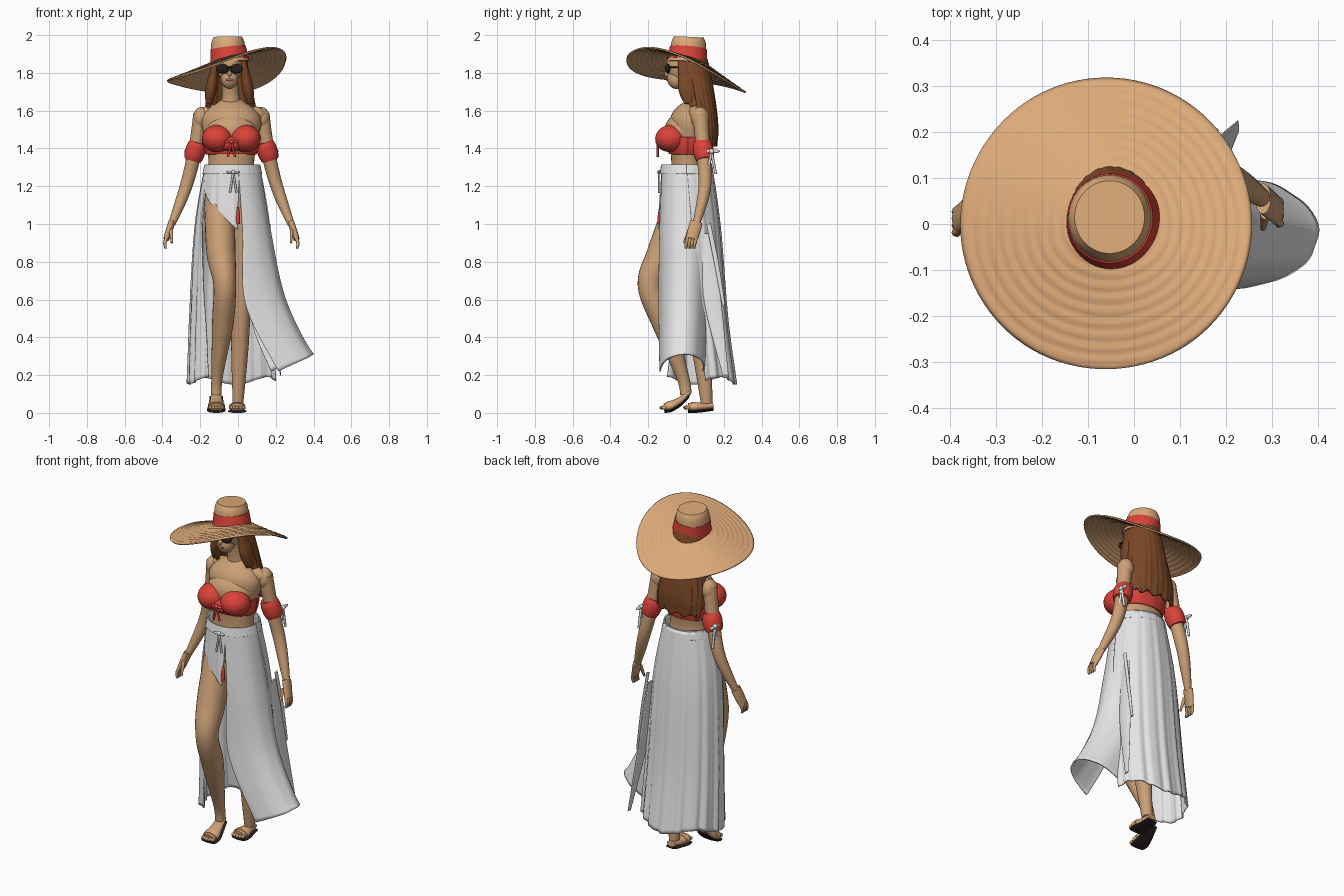
import bpy
import bmesh
import math
from mathutils import Vector

if "Cube" in bpy.data.objects:
    bpy.data.objects.remove(bpy.data.objects["Cube"])


def material(name, *rgb):
    made = bpy.data.materials.new(name)
    made.use_nodes = True
    made.diffuse_color = (*rgb, 1)
    shader = made.node_tree.nodes["Principled BSDF"]
    shader.inputs["Base Color"].default_value = (*rgb, 1)
    return made


skin = material("skin", .6, .35, .18)
straw = material("straw", .72, .4, .19)
red = material("red_cloth", .7, .055, .04)
white = material("white_cloth", .78, .78, .78)
brown = material("brown_hair", .2, .065, .02)
dark = material("dark_leather", .02, .014, .012)
lip = material("lip", .42, .13, .09)

body_x, face_x = -.035, -.045
sides_of_body = (-1, 1)


def finish(name, bm, mat, thickness=0):
    bmesh.ops.recalc_face_normals(bm, faces=bm.faces)
    mesh = bpy.data.meshes.new(name)
    bm.to_mesh(mesh)
    bm.free()
    mesh.materials.append(mat)
    for polygon in mesh.polygons:
        polygon.use_smooth = True
    mesh.set_sharp_from_angle(angle=math.radians(50))
    part = bpy.data.objects.new(name, mesh)
    bpy.context.collection.objects.link(part)
    if thickness:
        solid = part.modifiers.new("thickness", "SOLIDIFY")
        solid.thickness = thickness
        solid.offset = 0


def sample(values, t):
    """Smooth curve through evenly spaced numbers, read at t from start to end."""
    last = len(values) - 1
    i = max(0, min(int(t * last), last - 1))
    f = t * last - i
    before, start = values[max(i - 1, 0)], values[i]
    end, after = values[i + 1], values[min(i + 2, last)]
    slope_in, slope_out = (end - before) / 2, (after - start) / 2
    ease = f * f * (3 - 2 * f)
    return (start + (end - start) * ease + slope_in * f * (1 - f) ** 2
            - slope_out * f * f * (1 - f))


def point(path, t):
    return Vector([sample(axis, t) for axis in zip(*path)])


def bridge(bm, rings, closed):
    for lower, upper in zip(rings, rings[1:]):
        count = len(lower)
        for i in range(count if closed else count - 1):
            j = (i + 1) % count
            bm.faces.new((lower[i], lower[j], upper[j], upper[i]))


def loft(name, mat, path, widths, depth=1, steps=24, sides=24):
    """Capped tube along a path; depth is the ratio of depth to width."""
    bm, rings = bmesh.new(), []
    for i in range(steps + 1):
        t = i / steps
        ahead, behind = min(t + .01, 1), max(t - .01, 0)
        along = (point(path, ahead) - point(path, behind)).normalized()
        across = (Vector((1, 0, 0)) - along * along.x).normalized()
        out = along.cross(across) * depth
        ring = []
        for k in range(sides):
            angle = math.tau * k / sides
            offset = across * math.cos(angle) + out * math.sin(angle)
            ring.append(bm.verts.new(point(path, t) + offset * sample(widths, t)))
        rings.append(ring)
    bridge(bm, rings, True)
    bm.faces.new(rings[0])
    bm.faces.new(rings[-1])
    finish(name, bm, mat)


def sheet(name, mat, path, width, depth, start, end, folds, swing,
          hem=lambda u, t: 0, thickness=.008, steps=30, columns=110):
    """Draped cloth around a path, from the start angle to the end angle."""
    bm, rings = bmesh.new(), []
    for i in range(steps + 1):
        t = i / steps
        first, final = sample(start, t), sample(end, t)
        ring = []
        for k in range(columns + 1):
            u = k / columns
            angle = math.radians(first + (final - first) * u)
            wave = math.sin(folds * angle) + math.sin(folds * angle * 1.7 + 1) / 2
            fold = 1 + swing * (t + .2) * wave
            offset = Vector((sample(width, t) * fold * math.cos(angle),
                             sample(depth, t) * fold * math.sin(angle), hem(u, t)))
            ring.append(bm.verts.new(point(path, t) + offset))
        rings.append(ring)
    bridge(bm, rings, False)
    finish(name, bm, mat, thickness)


def ball(name, mat, centre, size):
    bm = bmesh.new()
    bmesh.ops.create_uvsphere(bm, u_segments=28, v_segments=18, radius=1)
    bmesh.ops.scale(bm, vec=size, verts=bm.verts)
    bmesh.ops.translate(bm, vec=centre, verts=bm.verts)
    finish(name, bm, mat)


def bow(name, mat, centre, drop, size, spread):
    """Knot with two loops and two tails laid out along the spread direction."""
    centre, spread = Vector(centre), Vector(spread)
    ball(name + "_knot", mat, centre, (size, size, size))
    loop_size = spread * size + Vector((size, size, size)) / 1.6
    for side in sides_of_body:
        sideways = spread * side * size * 1.6
        ball(name + "_loop", mat, centre + sideways, loop_size)
        tail_end = centre + sideways - Vector((0, 0, drop))
        loft(name + "_tail", mat, [centre, tail_end], [size / 2, size / 2], sides=8)


# Torso, neck and head
loft("torso", skin, [(body_x, .02, 1.08), (body_x, .01, 1.37), (body_x, .05, 1.66)],
     [.14, .14, .12, .135, .155, .05], depth=.72, sides=36)
ball("collar", skin, (body_x, .05, 1.58), (.185, .052, .062))
ball("chest", skin, (body_x, -.015, 1.49), (.135, .1, .1))
loft("neck", skin, [(body_x, .05, 1.6), (face_x, .01, 1.8)], [.062, .044, .044])
ball("head", skin, (face_x, -.015, 1.84), (.066, .088, .1))
ball("jaw", skin, (face_x, -.05, 1.77), (.046, .05, .055))
ball("nose", skin, (face_x, -.1, 1.795), (.01, .014, .016))
ball("lips", lip, (face_x, -.094, 1.763), (.02, .01, .008))

# Sunglasses
for side in sides_of_body:
    ball("sunglass_lens", dark, (face_x + side * .036, -.097, 1.822), (.035, .014, .025))
    temple_x = face_x + side * .066
    loft("sunglass_temple", dark, [(temple_x, -.09, 1.83), (temple_x, 0, 1.83)], [.004, .004])
ball("sunglass_bridge", dark, (face_x, -.107, 1.828), (.015, .006, .005))

# Hair, with front locks ending at the shoulders
sheet("hair", brown, [(face_x, .01, 1.92), (body_x, .1, 1.42)],
      width=[.075, .09, .115, .14, .135], depth=[.08, .09, .09, .08, .055],
      start=[-42, -38, -20, 18], end=[222, 218, 200, 162], folds=23, swing=.018,
      hem=lambda u, t: .01 * t * math.sin(25 * u), thickness=.018)
for side in sides_of_body:
    def lock_point(reach, y, z):
        return (face_x + side * reach, y, z)
    loft("front_lock", brown,
         [lock_point(.07, -.02, 1.88), lock_point(.09, 0, 1.76), lock_point(.11, .02, 1.64)],
         [.014, .022, .03, .018], depth=1.6)

# Hat: wavy woven brim, leaning crown and a band
bm, rings = bmesh.new(), []
brim_steps, brim_sides = 30, 96
for i in range(brim_steps + 1):
    t = i / brim_steps
    ring = []
    for k in range(brim_sides):
        angle = math.tau * k / brim_sides
        x, y = math.cos(angle), math.sin(angle)
        radius = .09 + .225 * t
        edge = 1.8 + .06 * x - .085 * y + .018 * (x * x - y * y) - .06 * x * y
        root = 1.865 + .02 * (x - y)
        weave = math.sin(t * 55 + math.sin(3 * angle)) / 500
        ring.append(bm.verts.new((radius * x - .05 - t / 100, radius * y + (1 - t) / 100,
                                  root + (edge - root) * t + weave)))
    rings.append(ring)
bridge(bm, rings, True)
finish("hat_brim", bm, straw, thickness=.008)
crown_path = [(-.042, .005, 1.85), (-.052, .012, 1.925), (-.053, .015, 1.99)]
loft("hat_crown", straw, crown_path, [.1, .098, .092, .087, .076], depth=1.04, sides=48)
band_path = [point(crown_path, .15), point(crown_path, .55)]
loft("hat_band", red, band_path, [.103, .094], depth=1.04, sides=48)

# Off-shoulder top
sheet("top_band", red, [(body_x, .01, 1.37), (body_x, .012, 1.46)],
      width=[.13, .143, .147], depth=[.097, .104, .106], start=[0, 0], end=[360, 360],
      folds=13, swing=.008)
for side in sides_of_body:
    ball("top_cup", red, (body_x + side * .075, -.08, 1.452), (.081, .083, .072))
ball("top_middle", red, (body_x, -.1, 1.425), (.07, .05, .04))
bow("top_bow", red, (body_x, -.15, 1.435), drop=.08, size=.012, spread=(1, 0, 0))

# Arms, hands, sleeves and sleeve ties
for side in sides_of_body:
    def arm_point(reach, y, z):
        return (body_x + side * reach, y + (side + 1) / 100, z)
    ball("shoulder", skin, arm_point(.158, .055, 1.56), (.045, .048, .06))
    loft("arm", skin, [arm_point(.16, .055, 1.58), arm_point(.19, .07, 1.4), arm_point(.24, .08, 1.2),
                       arm_point(.315, .035, 1)], [.042, .038, .036, .031, .019])
    loft("hand", skin, [arm_point(.315, .035, 1.01), arm_point(.345, .01, .92)],
         [.018, .018, .016], depth=1.9)
    for finger in range(4):
        y = .035 - finger * .015
        loft("finger", skin, [arm_point(.34, y, .935), arm_point(.352, y - .008, .9),
                              arm_point(.348, y - .012, .87)], [.01, .009, .006], sides=8)
    loft("thumb", skin, [arm_point(.32, 0, .97), arm_point(.315, -.03, .9)], [.011, .006], sides=8)
    loft("sleeve", red, [arm_point(.175, .065, 1.435), arm_point(.205, .08, 1.34)], [.044, .053, .053, .046])
    bow("sleeve_tie", white, arm_point(.235, .115, 1.385), drop=.12, size=.014, spread=(0, 1, 0))

# Legs: the right one steps forward with its heel raised
loft("right_leg", skin, [(-.1, -.01, 1.15), (-.09, -.12, .85), (-.07, -.19, .68), (-.08, -.12, .48),
                         (-.11, -.02, .2), (-.115, 0, .1)],
     [.08, .077, .06, .057, .031, .028], depth=1.1, steps=40)
loft("left_leg", skin, [(.03, .02, 1.15), (.02, .04, .65), (.01, .08, .35), (0, .11, .05)],
     [.085, .053, .046, .028], depth=1.1, steps=40)


def foot(side, x, heel_y, toe_y, heel_z):
    length = toe_y - heel_y
    path = [(x, heel_y + length * t, .03 + heel_z * (1 - t) ** 2) for t in (0, .3, .7, 1)]
    loft(side + "_foot", skin, path, [.027, .032, .042, .036], depth=.6)
    lowered = [(x, y, z - .022) for x, y, z in path]
    loft(side + "_sole", dark, lowered, [.035, .04, .05, .045], depth=.18)
    strap = [point(path, .62), point(path, .82)]
    loft(side + "_strap", straw, strap, [.045, .045], depth=.6)
    for toe in range(-2, 3):
        ball(side + "_toe", skin, (x + toe * .016, toe_y - .01 + abs(toe) / 250, .028), (.009, .015, .01))


foot("right", x=-.115, heel_y=.015, toe_y=-.115, heel_z=.08)
foot("left", x=-.004, heel_y=.145, toe_y=.01, heel_z=.01)

# Skirt: back, front yoke and windblown side panel
sheet("skirt_back", white, [(-.03, .005, 1.31), (-.03, .07, .17)],
      width=[.142, .195, .22, .23], depth=[.13, .155, .165, .19], start=[0, 10], end=[207, 238],
      folds=17, swing=.022, hem=lambda u, t: .02 * t ** 4 * math.sin(14 * u))
sheet("skirt_yoke", white, [(-.03, 0, 1.31), (-.02, 0, 1.17)],
      width=[.142, .17], depth=[.124, .142], start=[195, 203], end=[285, 275],
      folds=15, swing=.015, hem=lambda u, t: -.2 * t * u)
sheet("skirt_panel", white, [(-.03, 0, 1.31), (0, 0, .95), (.03, -.01, .58), (.22, -.02, .22)],
      width=[.142, .172, .22, .178], depth=[.126, .138, .13, .115], start=[-78, -92], end=[30, 105],
      folds=7, swing=.009, hem=lambda u, t: .09 * t ** 4 * math.sin(math.pi * u))
sheet("waistband", white, [(-.03, .003, 1.315), (-.03, .003, 1.265)],
      width=[.143, .154], depth=[.13, .138], start=[0, 0], end=[360, 360], folds=30, swing=.006)
loft("side_flap", white, [(.15, .11, .95), (.18, .14, .6), (.225, .21, .2)], [.006, .009, .003], depth=5)
loft("side_ribbon", white, [(.165, .12, 1), (.175, .16, .8), (.18, .2, .57)], [.006, .006, .004], depth=2)
bow("waist_tie", white, (-.025, -.142, 1.275), drop=.11, size=.011, spread=(1, 0, 0))
loft("tassel", red, [(0, -.137, 1.09), (0, -.142, 1)], [.004, .01, .01])
